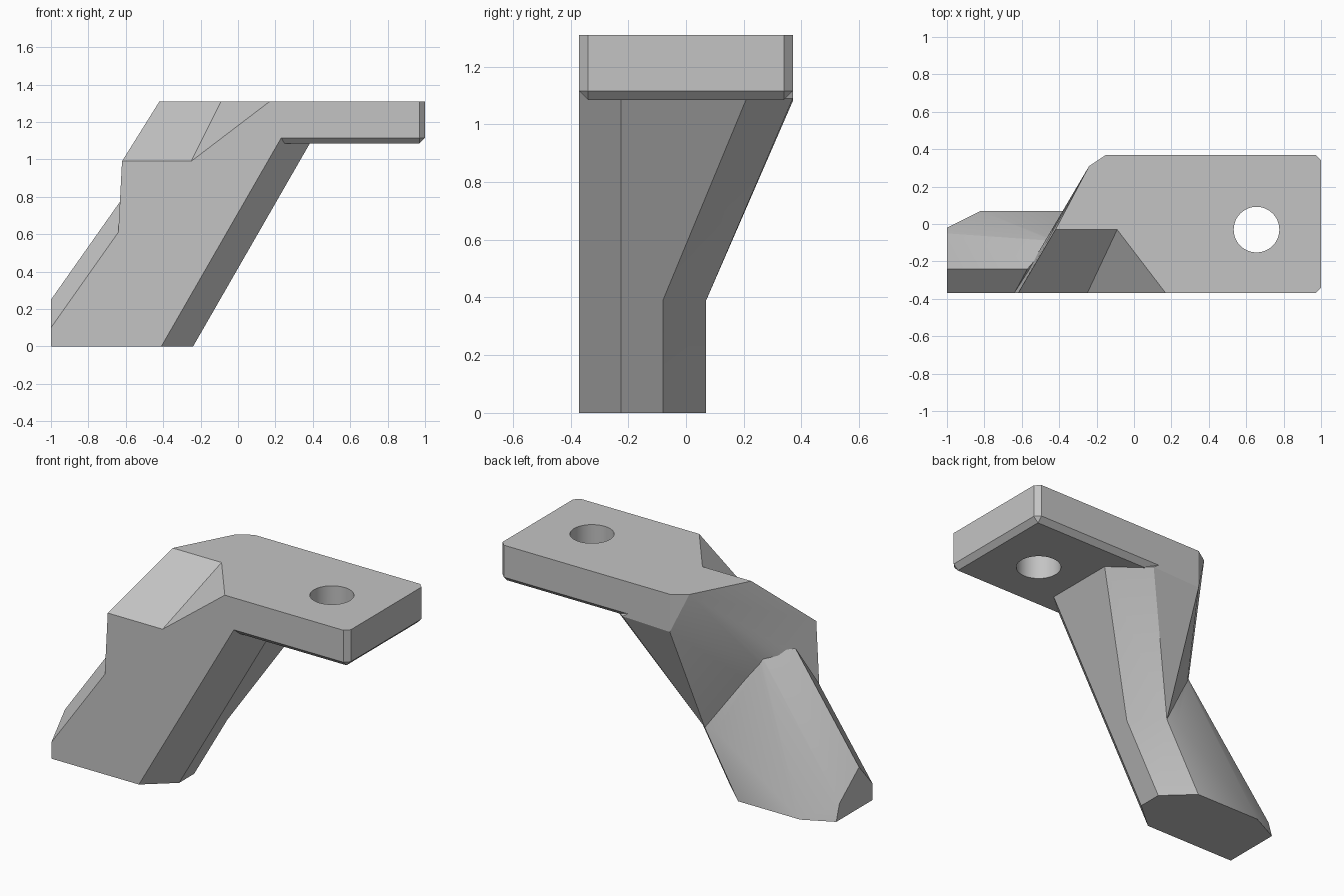
import bpy
import bmesh
import math

default = bpy.data.objects.get("Cube")
if default:
    bpy.data.objects.remove(default, do_unlink=True)

grey = bpy.data.materials.new("plain grey")
grey.use_nodes = True
colour = (0.55, 0.55, 0.55, 1)
grey.diffuse_color = colour
grey.node_tree.nodes["Principled BSDF"].inputs["Base Color"].default_value = colour

FRONT, BACK, TOP = -0.37, 0.37, 1.31
LEAN = 0.575  # sideways shift of the leg per unit of height


def add_object(name, bm):
    mesh = bpy.data.meshes.new(name)
    bm.to_mesh(mesh)
    bm.free()
    mesh.materials.append(grey)
    obj = bpy.data.objects.new(name, mesh)
    bpy.context.collection.objects.link(obj)
    return obj


def hull(name, points):
    """Faceted solid stretched around its corner points."""
    bm = bmesh.new()
    for point in points:
        bm.verts.new(point)
    bmesh.ops.convex_hull(bm, input=bm.verts[:])
    loose = [v for v in bm.verts if not v.link_faces]
    bmesh.ops.delete(bm, geom=loose, context='VERTS')
    bmesh.ops.dissolve_limit(bm, angle_limit=math.radians(1),
                             verts=bm.verts[:], edges=bm.edges[:])
    bmesh.ops.recalc_face_normals(bm, faces=bm.faces[:])
    return add_object(name, bm)


def combine(target, other, operation):
    """Merge or cut, then drop the second solid."""
    modifier = target.modifiers.new(operation.lower(), 'BOOLEAN')
    modifier.operation = operation
    modifier.solver = 'EXACT'
    modifier.object = other
    bpy.context.view_layer.objects.active = target
    bpy.ops.object.modifier_apply(modifier=modifier.name)
    bpy.data.objects.remove(other, do_unlink=True)


def leg_edge(x, y, z):
    """Point on a leaning edge that starts at x on the ground."""
    return (x + LEAN * z, y, z)


# Right-hand edges of the leg: chamfer, flat, chamfer
edge_starts = [(-0.41, FRONT), (-0.24, -0.225), (-0.24, -0.08), (-0.4, 0.07)]
foot_ring = [leg_edge(x, y, 0) for x, y in edge_starts]
knee_ring = [leg_edge(x, y, 0.39) for x, y in edge_starts]

# Lower leg with its chopped end and ridged upper side
lower_leg = hull("lower_leg", foot_ring + knee_ring + [
    (-1, FRONT, 0), (-1, -0.02, 0), (-0.82, 0.07, 0),
    (-1, FRONT, 0.1), (-1, -0.24, 0.25), (-1, -0.05, 0.1),
    (-0.64, FRONT, 0.61), (-0.57, -0.24, 0.86),
    (-0.44, -0.09, 0.85), (-0.25, 0.07, 0.39)])

# Upper leg flaring backwards, with a sloping shoulder
upper_leg = hull("upper_leg", knee_ring + [
    (-0.64, FRONT, 0.61), (-0.62, FRONT, 0.99),
    leg_edge(-0.41, FRONT, 0.99), leg_edge(-0.24, -0.225, 1.09),
    leg_edge(-0.24, 0.21, 1.09), (0.17, BACK, 1.09), (-0.15, BACK, 1.08),
    (-0.42, -0.03, TOP), (-0.09, -0.03, TOP),
    (-0.24, 0.31, TOP), (-0.15, BACK, TOP)])

# Gusset that joins the leg to the plate beside the shoulder
gusset = hull("gusset", [
    (-0.09, -0.03, TOP), (0.17, FRONT, TOP), (-0.25, FRONT, 0.99),
    leg_edge(-0.41, FRONT, 0.99), leg_edge(-0.41, FRONT, 1.115),
    leg_edge(-0.24, -0.225, 1.09), (0.23, FRONT, TOP),
    (0.38, -0.225, TOP)])

# Mounting plate with clipped corners and a chamfered underside
inset = 0.03
outline = [(-0.09, -0.03), (0.17, FRONT), (-0.15, BACK)]
for side in (-1, 1):
    outline += [(1 - inset, side * BACK), (1, side * (BACK - inset))]
rings = [(x, y, z) for x, y in outline for z in (1.115, TOP)]
underside = [(min(x, 1 - inset), max(min(y, BACK - inset), FRONT + inset), 1.085)
             for x, y in outline]
bracket = hull("bracket", rings + underside)

for part in (gusset, upper_leg, lower_leg):
    combine(bracket, part, 'UNION')

# Round bolt hole
bm = bmesh.new()
bmesh.ops.create_cone(bm, cap_ends=True, segments=48, radius1=0.122,
                      radius2=0.122, depth=1)
bmesh.ops.translate(bm, verts=bm.verts[:], vec=(0.655, -0.03, 1.2))
hole_cutter = add_object("hole_cutter", bm)
combine(bracket, hole_cutter, 'DIFFERENCE')

bpy.ops.object.select_all(action='DESELECT')
bracket.select_set(True)
bpy.context.view_layer.objects.active = bracket
bpy.ops.object.shade_smooth_by_angle(angle=math.radians(20))
